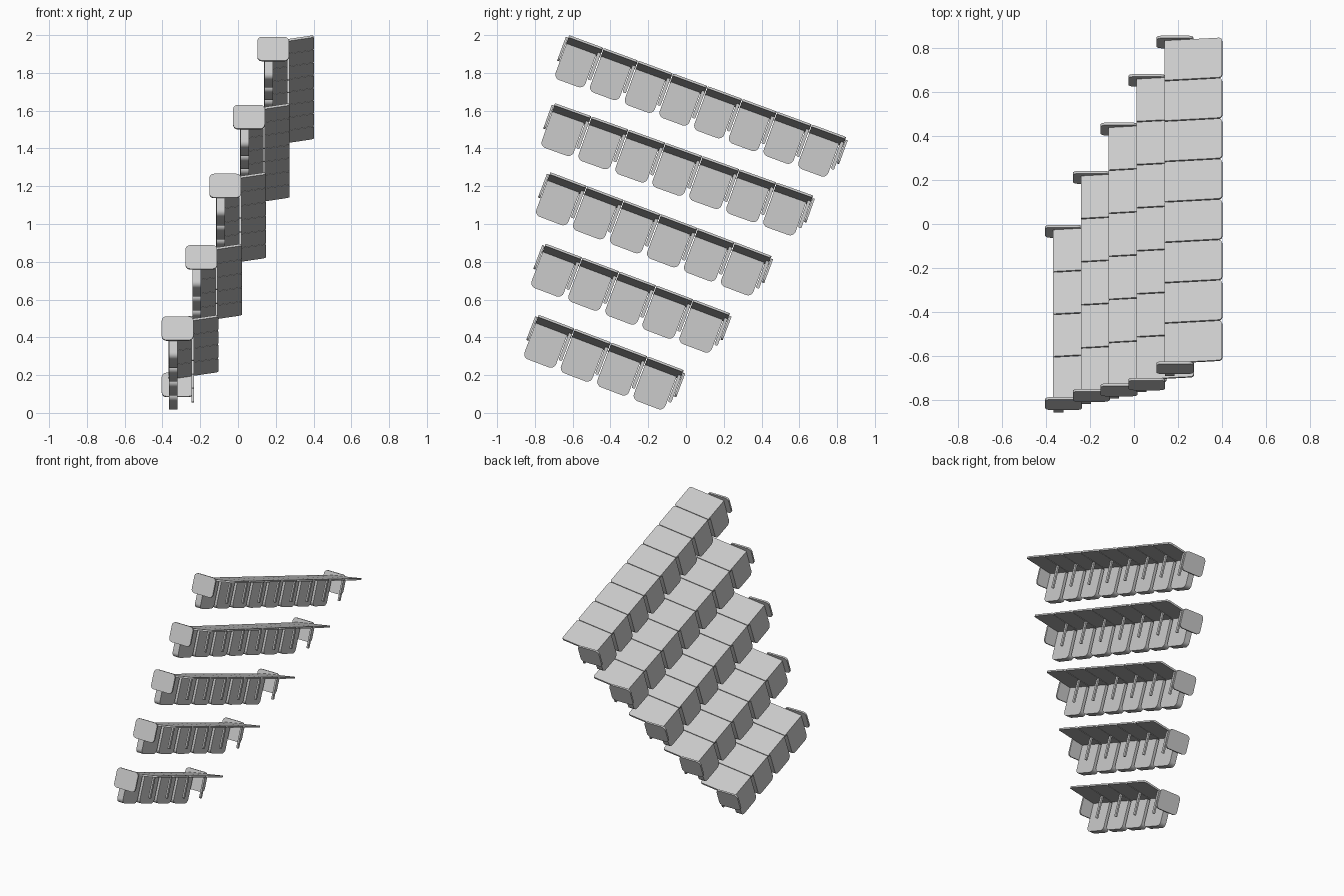
import bpy
import bmesh
import math
from mathutils import Matrix, Vector

cube = bpy.data.objects.get("Cube")
if cube:
    bpy.data.objects.remove(cube, do_unlink=True)

grey = bpy.data.materials.new("light_grey")
grey.use_nodes = True
colour = (0.6, 0.6, 0.6, 1)
grey.diffuse_color = colour
grey.node_tree.nodes["Principled BSDF"].inputs["Base Color"].default_value = colour


def slab(name, low, high, axis, radius, keep, frame):
    """Box between two corners; edges along axis that pass keep() are rounded."""
    low, high = Vector(low), Vector(high)
    size = high - low
    bm = bmesh.new()
    bmesh.ops.create_cube(bm, size=1)
    bmesh.ops.transform(bm, verts=bm.verts,
                        matrix=Matrix.Translation((low + high) / 2) @ Matrix.Diagonal((*size, 1)))
    middle = (low + high) / 2
    edges = []
    for e in bm.edges:
        along = e.verts[1].co - e.verts[0].co
        centre = (e.verts[0].co + e.verts[1].co) / 2
        if abs(along[axis]) > 0.99 * along.length and keep(centre - middle):
            edges.append(e)
    bmesh.ops.bevel(bm, geom=edges, offset=radius, segments=5, profile=0.5, affect='EDGES')
    mesh = bpy.data.meshes.new(name)
    bm.to_mesh(mesh)
    bm.free()
    mesh.materials.append(grey)
    obj = bpy.data.objects.new(name, mesh)
    bpy.context.collection.objects.link(obj)
    obj.matrix_world = frame
    for p in mesh.polygons:
        p.use_smooth = True
    mesh.set_sharp_from_angle(angle=math.radians(35))
    return obj


# Rows: seat count, outer desk edge x, then start and end (y, z) of that edge
rows = [
    (8, 0.40, (-0.62, 2.00), (0.85, 1.46)),
    (7, 0.272, (-0.695, 1.64), (0.675, 1.15)),
    (6, 0.146, (-0.72, 1.275), (0.455, 0.83)),
    (5, 0.02, (-0.745, 0.897), (0.235, 0.527)),
    (4, -0.106, (-0.782, 0.52), (-0.01, 0.226)),
]
DEPTH, RISE, THICK = 0.265, 0.042, 0.012

for number, (count, x, start, end) in enumerate(rows, 1):
    run = Vector((0, end[0] - start[0], end[1] - start[1]))
    length = run.length
    step = length / count
    u = run.normalized()
    v = Vector((1, 0, 0)).cross(u)
    frame = Matrix(((1, u.x, v.x, x), (0, u.y, v.y, start[0]),
                    (0, u.z, v.z, start[1]), (0, 0, 0, 1)))
    tilt = frame @ Matrix.Rotation(-math.atan2(RISE, DEPTH), 4, 'Y')

    for i in range(count):
        a = i * step
        tag = f"{number}_{i + 1}"
        # Sloping desk top
        slab("desk_" + tag, (-DEPTH, a + 0.002, -THICK), (0, a + step - 0.002, 0),
             2, 0.015, lambda c: c.x > 0, tilt)
        # Backrest panel with rounded lower corners
        slab("backrest_" + tag, (-0.26, a + 0.003, -0.241), (-0.215, a + step - 0.025, -0.046),
             0, 0.03, lambda c: c.z < 0, frame)
        # Hanging support bar
        slab("support_bar_" + tag, (-0.14, a + step - 0.021, -0.186), (-0.128, a + step - 0.003, -0.03),
             0, 0.006, lambda c: c.z < 0, frame)

    # Rounded end panels
    for side, a in (("front", -0.012), ("back", length)):
        slab(f"{side}_end_panel_{number}", (-0.298, a, -0.148), (-0.13, a + 0.012, -0.014),
             1, 0.025, lambda c: True, frame)
